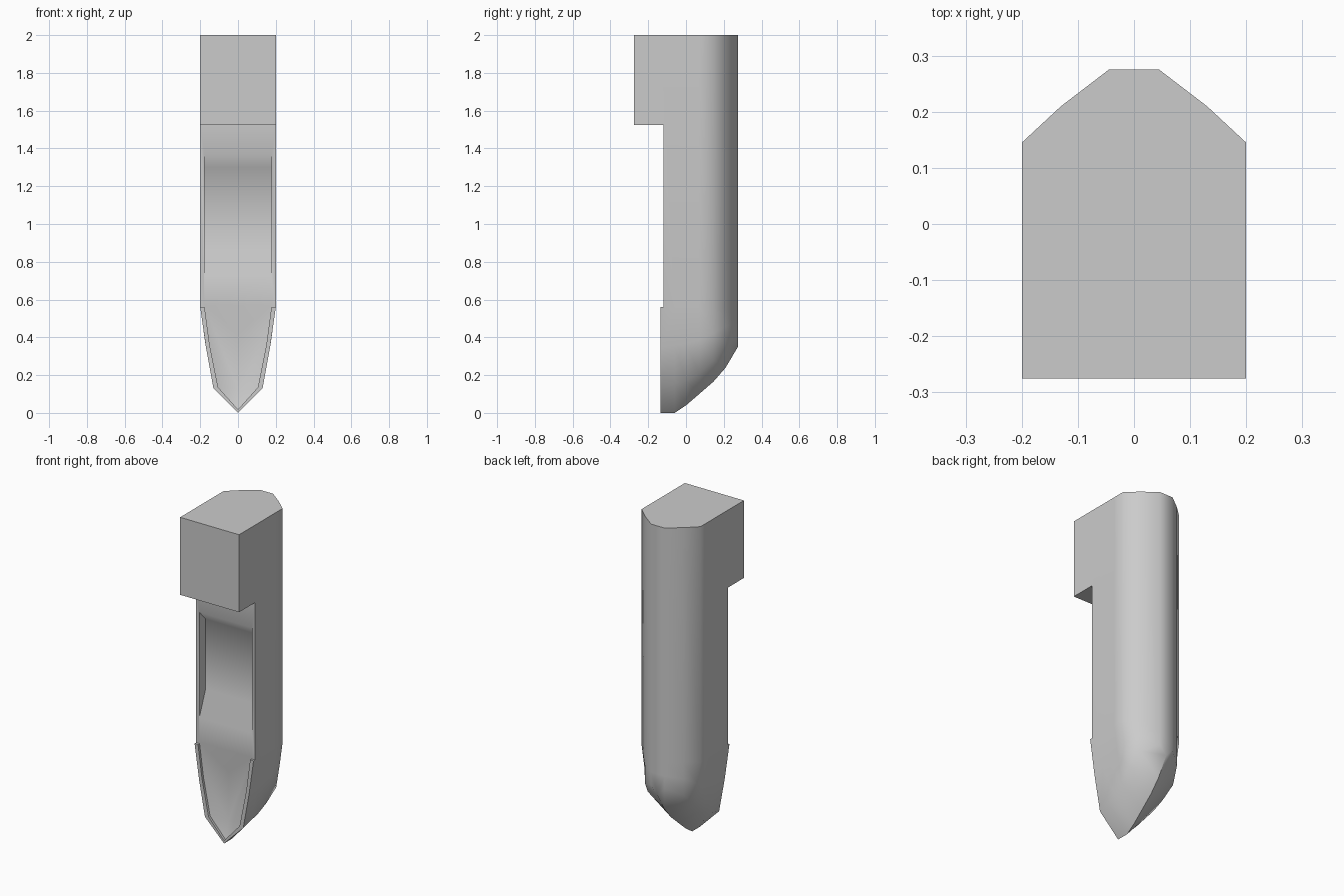
import bpy, bmesh, math

if "Cube" in bpy.data.objects:
    bpy.data.objects.remove(bpy.data.objects["Cube"])


def interp(table, v):
    """Piecewise linear lookup in (position, value) pairs."""
    if v <= table[0][0]:
        return table[0][1]
    for (a, fa), (b, fb) in zip(table, table[1:]):
        if v <= b:
            return fa + (fb - fa) * (v - a) / (b - a)
    return table[-1][1]


def finish(bm, name):
    bmesh.ops.recalc_face_normals(bm, faces=bm.faces)
    mesh = bpy.data.meshes.new(name)
    bm.to_mesh(mesh)
    bm.free()
    ob = bpy.data.objects.new(name, mesh)
    bpy.context.collection.objects.link(ob)
    return ob


def prism_x(name, profile, half):
    """Extrude a (y, z) profile across x."""
    bm = bmesh.new()
    face = bm.faces.new([bm.verts.new((-half, y, z)) for y, z in profile])
    new = bmesh.ops.extrude_face_region(bm, geom=[face])["geom"]
    bmesh.ops.translate(bm, vec=(2 * half, 0, 0),
                        verts=[g for g in new if isinstance(g, bmesh.types.BMVert)])
    return finish(bm, name)


def carve(ob, cutter):
    mod = ob.modifiers.new("carve", "BOOLEAN")
    mod.operation = "DIFFERENCE"
    mod.solver = "EXACT"
    mod.object = cutter
    bpy.context.view_layer.objects.active = ob
    bpy.ops.object.modifier_apply(modifier=mod.name)
    bpy.data.objects.remove(cutter)


# Shape tables: plan width, front-view taper, keel line and side edge line
plan = [(0.145, 0.2), (0.21, 0.13), (0.275, 0.045)]
taper = [(0.13, 0.13), (0.36, 0.172), (0.56, 0.2)]
keel = [(-0.06, 0), (0, 0.04), (0.07, 0.1), (0.145, 0.165), (0.21, 0.24), (0.275, 0.35)]
edge = [(-0.135, 0.13), (0, 0.17), (0.07, 0.21), (0.145, 0.28), (0.21, 0.36), (0.275, 0.40)]

# Body: sections lofted from front to back
bm = bmesh.new()
rings = []
for y in (-0.275, -0.135, -0.06, 0, 0.07, 0.145, 0.21, 0.275):
    w, ze = interp(plan, y), interp(edge, y)
    zs = [2, 0.56, (ze + 0.56) / 2, ze]
    side = [(min(w, interp(taper, z)), z) for z in zs]
    pts = side + [(0, interp(keel, y))] + [(-x, z) for x, z in reversed(side)]
    rings.append([bm.verts.new((x, y, z)) for x, z in pts])
for a, b in zip(rings, rings[1:]):
    for i in range(len(a)):
        j = (i + 1) % len(a)
        bm.faces.new((a[i], a[j], b[j], b[i]))
bm.faces.new(rings[0])
bm.faces.new(rings[-1])
body = finish(bm, "pin_body")

# Front step below the head, leaving the raised lip at the tip
carve(body, prism_x("step_cutter", [(-0.5, -0.5), (-0.135, -0.5), (-0.135, 0.56),
                                    (-0.12, 0.56), (-0.12, 1.525), (-0.5, 1.525)], 0.5))

# Shallow front pocket with sloping ends
carve(body, prism_x("pocket_cutter", [(-0.2, 0.72), (-0.12, 0.72), (-0.06, 0.87),
                                      (-0.06, 1.3), (-0.12, 1.365), (-0.2, 1.365)], 0.178))

# Valley between the tip lips
bm = bmesh.new()
outline = [(0.178, 0.57), (0.15, 0.36), (0.105, 0.135), (0, 0.018)]
points = [(s * x, y, z) for x, z in outline for s in (1, -1) for y in (-0.2, -0.12)]
points += [(0, -0.09, 0.42), (0, -0.09, 0.13)]
bmesh.ops.convex_hull(bm, input=[bm.verts.new(p) for p in points])
bmesh.ops.remove_doubles(bm, verts=bm.verts, dist=1e-5)
carve(body, finish(bm, "valley_cutter"))

# Soft shading over the rounded back, sharp at the steps
bpy.context.view_layer.objects.active = body
body.select_set(True)
bpy.ops.object.shade_smooth_by_angle(angle=math.radians(50))
